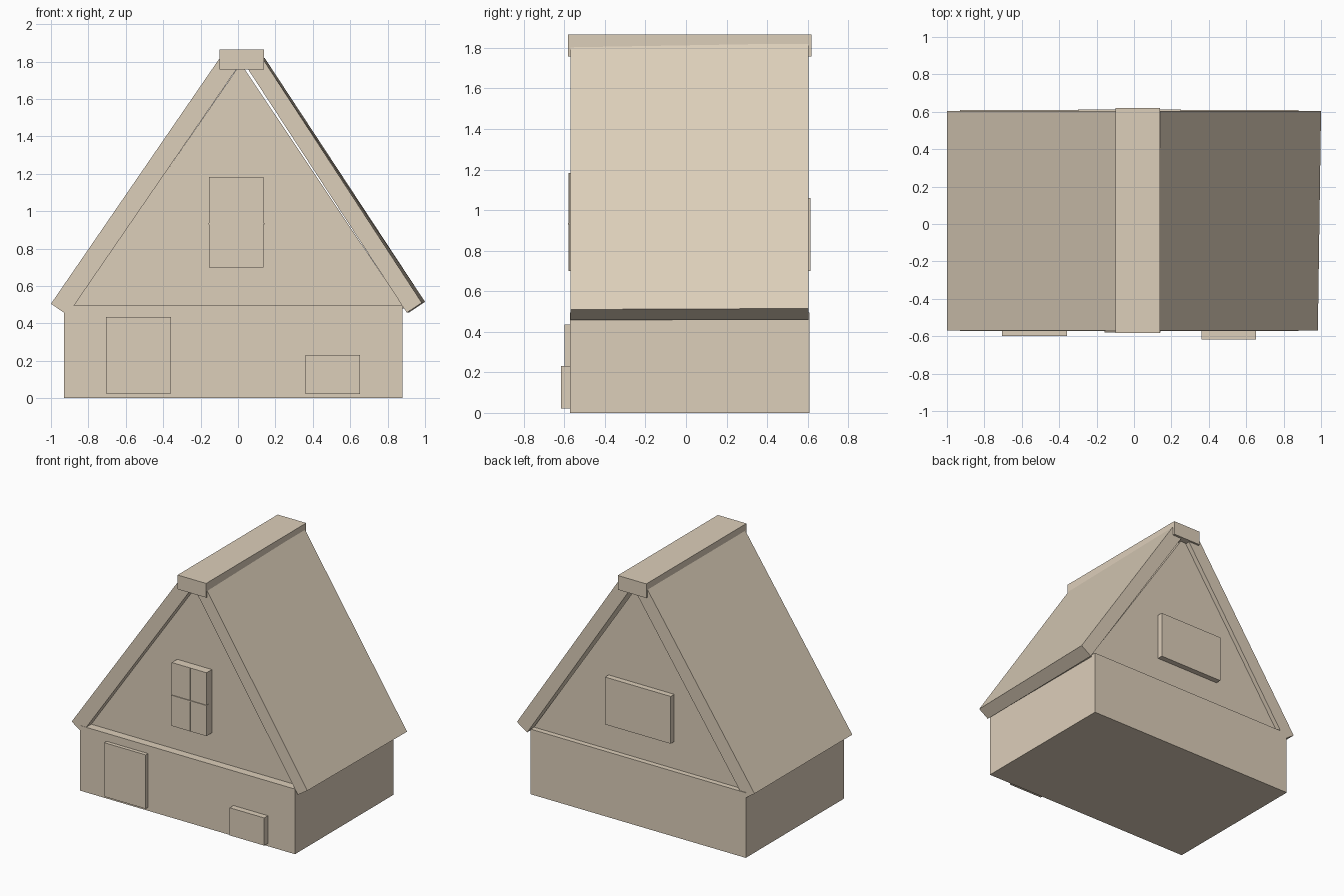
import bpy
import bmesh

old = bpy.data.objects.get("Cube")
if old:
    bpy.data.objects.remove(old, do_unlink=True)

# One plain clay colour for the whole house
CLAY = (0.72, 0.62, 0.49, 1.0)
clay = bpy.data.materials.new("warm_clay")
clay.use_nodes = True
clay.diffuse_color = CLAY
clay.node_tree.nodes["Principled BSDF"].inputs["Base Color"].default_value = CLAY


def prism(name, front, y0, y1, back=None):
    """Loft an (x, z) profile from y0 to y1, optionally to a different back profile."""
    bm = bmesh.new()
    a = [bm.verts.new((x, y0, z)) for x, z in front]
    b = [bm.verts.new((x, y1, z)) for x, z in (back or front)]
    bm.faces.new(a)
    bm.faces.new(b[::-1])
    for i in range(len(a)):
        j = (i + 1) % len(a)
        bm.faces.new((a[j], a[i], b[i], b[j]))
    bmesh.ops.recalc_face_normals(bm, faces=bm.faces)
    mesh = bpy.data.meshes.new(name)
    bm.to_mesh(mesh)
    bm.free()
    mesh.materials.append(clay)
    obj = bpy.data.objects.new(name, mesh)
    bpy.context.collection.objects.link(obj)
    return obj


def box(name, x0, x1, y0, y1, z0, z1):
    return prism(name, [(x0, z0), (x1, z0), (x1, z1), (x0, z1)], y0, y1)


def slab(eave, ridge, thickness):
    """Cross-section of a roof slab whose outer edge runs from eave to ridge."""
    dx, dz = ridge[0] - eave[0], ridge[1] - eave[1]
    length = (dx * dx + dz * dz) ** 0.5
    side = 1 if dx > 0 else -1
    nx, nz = side * dz / length * thickness, -abs(dx) / length * thickness
    return [eave, ridge, (ridge[0] + nx, ridge[1] + nz), (eave[0] + nx, eave[1] + nz)]


# Walls and recessed gable
box("ground_floor", -0.93, 0.88, -0.572, 0.61, 0, 0.495)
prism("gable", [(-0.89, 0.48), (0.89, 0.48), (0.015, 1.79)], -0.51, 0.57)

# Roof, with the left slab slightly skewed along its length
prism("right_roof", slab((-1.0, 0.505), (-0.1, 1.815), 0.107), -0.57, 0.605)
prism("left_roof", slab((0.983, 0.51), (0.132, 1.815), 0.096), -0.57, 0.603,
      slab((1.0, 0.515), (0.142, 1.82), 0.103))
box("ridge_cap", -0.1, 0.14, -0.583, 0.62, 1.757, 1.865)

# Door and low hatch
box("door", -0.705, -0.357, -0.6, -0.55, 0.025, 0.435)
box("hatch", 0.362, 0.652, -0.617, -0.55, 0.022, 0.232)

# Windows
box("front_window", -0.155, 0.137, -0.575, -0.48, 0.7, 1.182)
box("window_upright", -0.004, 0.002, -0.579, -0.55, 0.7, 1.182)
box("window_crossbar", -0.157, 0.141, -0.581, -0.55, 0.928, 0.936)
box("back_window", -0.3, 0.252, 0.54, 0.613, 0.7, 1.06)
